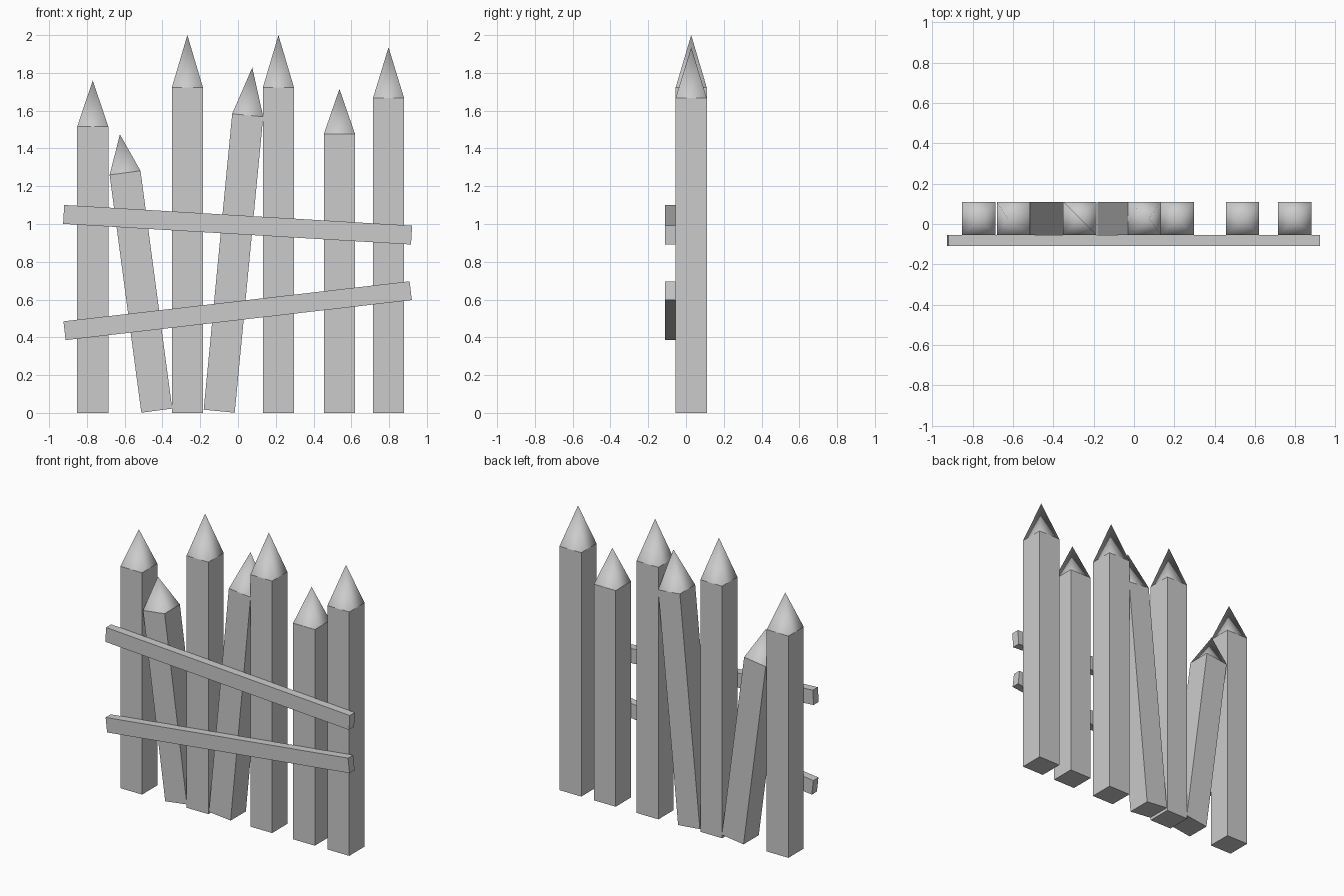
import bpy, bmesh
from math import radians

if "Cube" in bpy.data.objects:
    bpy.data.objects.remove(bpy.data.objects["Cube"])

WIDTH = 0.165      # square stake section
STAKE_Y = 0.0275
RAIL_DEPTH = 0.055
RAIL_Y = -0.0825


def add_object(name, bm, location, tilt):
    mesh = bpy.data.meshes.new(name)
    bmesh.ops.recalc_face_normals(bm, faces=bm.faces)
    bm.to_mesh(mesh)
    bm.free()
    obj = bpy.data.objects.new(name, mesh)
    obj.location = location
    obj.rotation_euler = (0, radians(tilt), 0)
    bpy.context.collection.objects.link(obj)


def stake(name, x, z, height, tilt=0):
    """Square post whose top 14% is a smooth-shaded four-sided point."""
    bm = bmesh.new()
    bmesh.ops.create_cube(bm, size=1)
    shoulder = height * 0.861
    for v in bm.verts:
        v.co = (v.co.x * WIDTH, v.co.y * WIDTH, (v.co.z + 0.5) * shoulder)
    top = max(bm.faces, key=lambda f: f.calc_center_median().z)
    tip = bmesh.ops.poke(bm, faces=[top])
    tip["verts"][0].co.z = height
    for f in tip["faces"]:
        f.smooth = True
    add_object(name, bm, (x, STAKE_Y, z), tilt)


def rail(name, z, tilt):
    bm = bmesh.new()
    bmesh.ops.create_cube(bm, size=1)
    bmesh.ops.scale(bm, vec=(1.845, RAIL_DEPTH, 0.1), verts=bm.verts)
    add_object(name, bm, (-0.002, RAIL_Y, z), tilt)


# Stakes: foot x, foot z, total length, lean in degrees
stakes = [
    (-0.769, 0, 1.76, 0),
    (-0.430, 0.012, 1.475, -7.6),
    (-0.268, 0, 2.0, 0),
    (-0.0995, 0.009, 1.828, 5.5),
    (0.214, 0, 2.0, 0),
    (0.537, 0, 1.715, 0),
    (0.797, 0, 1.935, 0),
]
for i, spec in enumerate(stakes, 1):
    stake(f"stake_{i}", *spec)

# Crooked rails across the front
rail("upper_rail", 0.996, 3.4)
rail("lower_rail", 0.541, -6.6)
